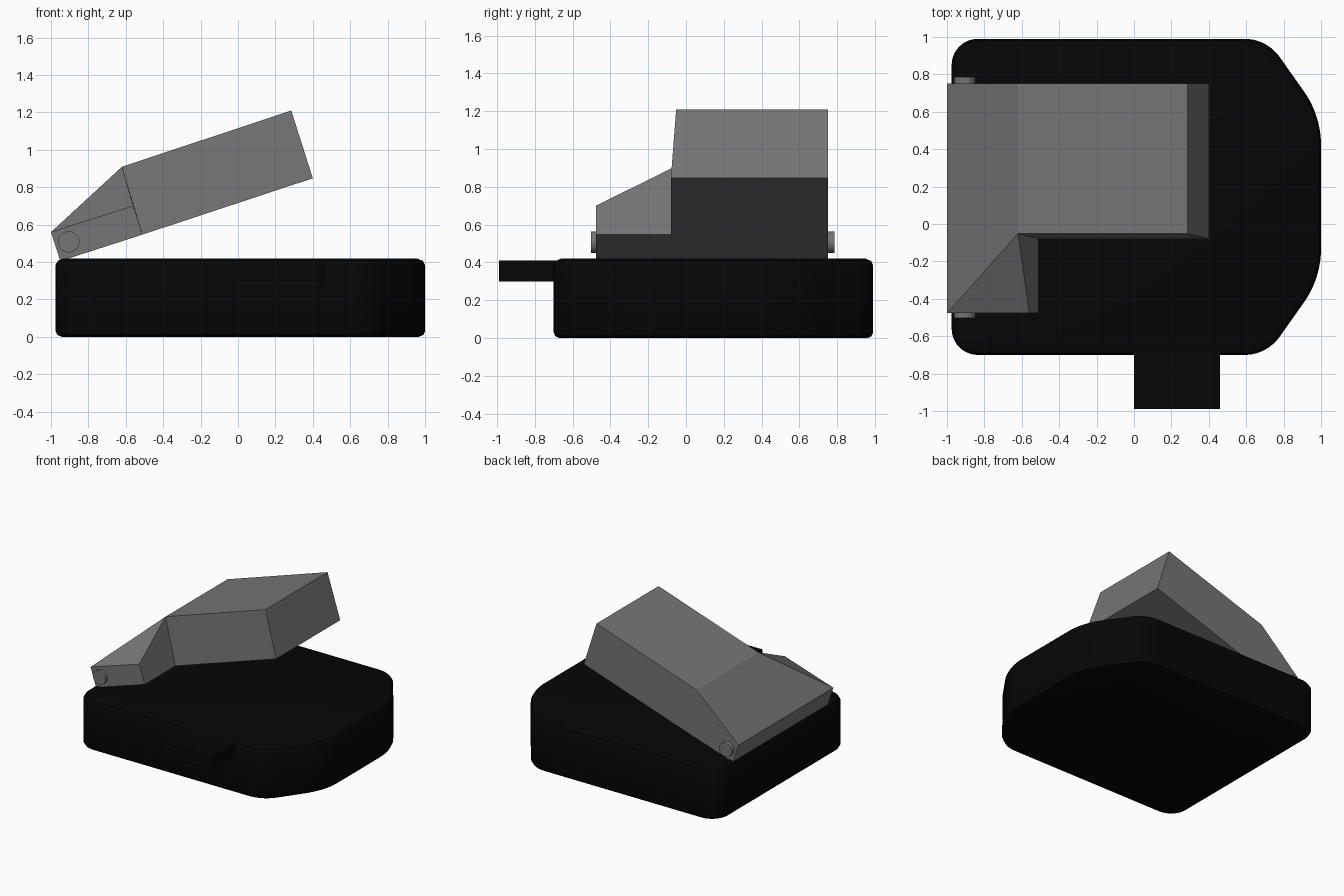
import bpy, bmesh, math
from mathutils import Vector

if "Cube" in bpy.data.objects:
    bpy.data.objects.remove(bpy.data.objects["Cube"])


def material(name, rgb):
    m = bpy.data.materials.new(name)
    m.diffuse_color = (*rgb, 1)
    m.use_nodes = True
    m.node_tree.nodes["Principled BSDF"].inputs["Base Color"].default_value = m.diffuse_color
    return m


BLACK = material("black", (0.0018, 0.0018, 0.0018))
GREY = material("mid grey", (0.178, 0.178, 0.178))


def make_object(name, bm, mat):
    bmesh.ops.recalc_face_normals(bm, faces=bm.faces)
    mesh = bpy.data.meshes.new(name)
    bm.to_mesh(mesh)
    bm.free()
    mesh.materials.append(mat)
    obj = bpy.data.objects.new(name, mesh)
    bpy.context.collection.objects.link(obj)
    return obj


def rounded(corners, steps=10):
    """Outline with every corner (x, y, radius) replaced by an arc."""
    out = []
    for i, (x, y, r) in enumerate(corners):
        p = Vector((x, y))
        a = (Vector(corners[i - 1][:2]) - p).normalized()
        b = (Vector(corners[(i + 1) % len(corners)][:2]) - p).normalized()
        half = a.angle(b) / 2
        centre = p + (a + b).normalized() * r / math.sin(half)
        start = (p + a * r / math.tan(half) - centre).normalized()
        end = (p + b * r / math.tan(half) - centre).normalized()
        out += [centre + start.slerp(end, k / steps).normalized() * r
                for k in range(steps + 1)]
    return out


def smooth(obj):
    bpy.ops.object.select_all(action='DESELECT')
    obj.select_set(True)
    bpy.context.view_layer.objects.active = obj
    bpy.ops.object.shade_smooth_by_angle(angle=math.radians(35))


# Base slab: rounded outline, symmetric about y = MID, softened rims
MID = 0.145
lower = [(-0.975, -0.70, 0.14), (0.71, -0.70, 0.23), (1.0, -0.29, 0.5)]
outline = rounded(lower + [(x, 2 * MID - y, r) for x, y, r in reversed(lower)])
bm = bmesh.new()
rings = []
for inset, z in [(0.035, 0), (0.01, 0.01), (0, 0.03), (0, 0.385),
                 (0.012, 0.407), (0.045, 0.42)]:
    rings.append([bm.verts.new((p.x * (1 - inset),
                                MID + (p.y - MID) * (1 - inset), z)) for p in outline])
n = len(outline)
for lo, hi in zip(rings, rings[1:]):
    for i in range(n):
        j = (i + 1) % n
        bm.faces.new((lo[i], lo[j], hi[j], hi[i]))
bm.faces.new(rings[0])
bm.faces.new(rings[-1])
smooth(make_object("base", bm, BLACK))

# Tab sticking out of the front of the base
bm = bmesh.new()
bmesh.ops.create_cube(bm, size=1)
bmesh.ops.scale(bm, vec=(0.46, 0.39, 0.11), verts=bm.verts)
bmesh.ops.translate(bm, vec=(0.23, -0.795, 0.355), verts=bm.verts)
make_object("front_tab", bm, BLACK)

# Tilted wedge block with a side arm at the hinge end
pts = {
    "heel": (-1.0, -0.477, 0.56), "heel_b": (-1.0, 0.75, 0.56),
    "foot": (-0.95, -0.477, 0.405), "foot_b": (-0.95, 0.75, 0.405),
    "arm_top": (-0.56, -0.477, 0.70), "arm_low": (-0.51, -0.477, 0.547),
    "inner": (-0.51, -0.08, 0.547), "inner_b": (-0.51, 0.75, 0.547),
    "ridge": (-0.62, -0.052, 0.91), "ridge_b": (-0.62, 0.75, 0.91),
    "tip": (0.285, -0.052, 1.21), "tip_b": (0.285, 0.75, 1.21),
    "end": (0.4, -0.08, 0.848), "end_b": (0.4, 0.75, 0.848),
}
faces = ["heel foot arm_low arm_top", "heel arm_top ridge", "heel ridge ridge_b heel_b",
         "arm_top arm_low inner ridge", "ridge inner end tip", "ridge tip tip_b ridge_b",
         "tip end end_b tip_b", "heel heel_b foot_b foot", "foot foot_b inner_b inner arm_low",
         "inner inner_b end_b end", "heel_b ridge_b tip_b end_b inner_b foot_b"]
bm = bmesh.new()
v = {k: bm.verts.new(p) for k, p in pts.items()}
for f in faces:
    bm.faces.new([v[k] for k in f.split()])
make_object("tilted_block", bm, GREY)

# Hinge pins on both sides
for name, y0, y1 in [("front_pin", -0.502, -0.44), ("back_pin", 0.71, 0.785)]:
    bpy.ops.mesh.primitive_cylinder_add(vertices=32, radius=0.057, depth=y1 - y0,
                                        location=(-0.905, (y0 + y1) / 2, 0.508),
                                        rotation=(math.pi / 2, 0, 0))
    pin = bpy.context.object
    pin.name = name
    pin.data.materials.append(GREY)
    smooth(pin)
